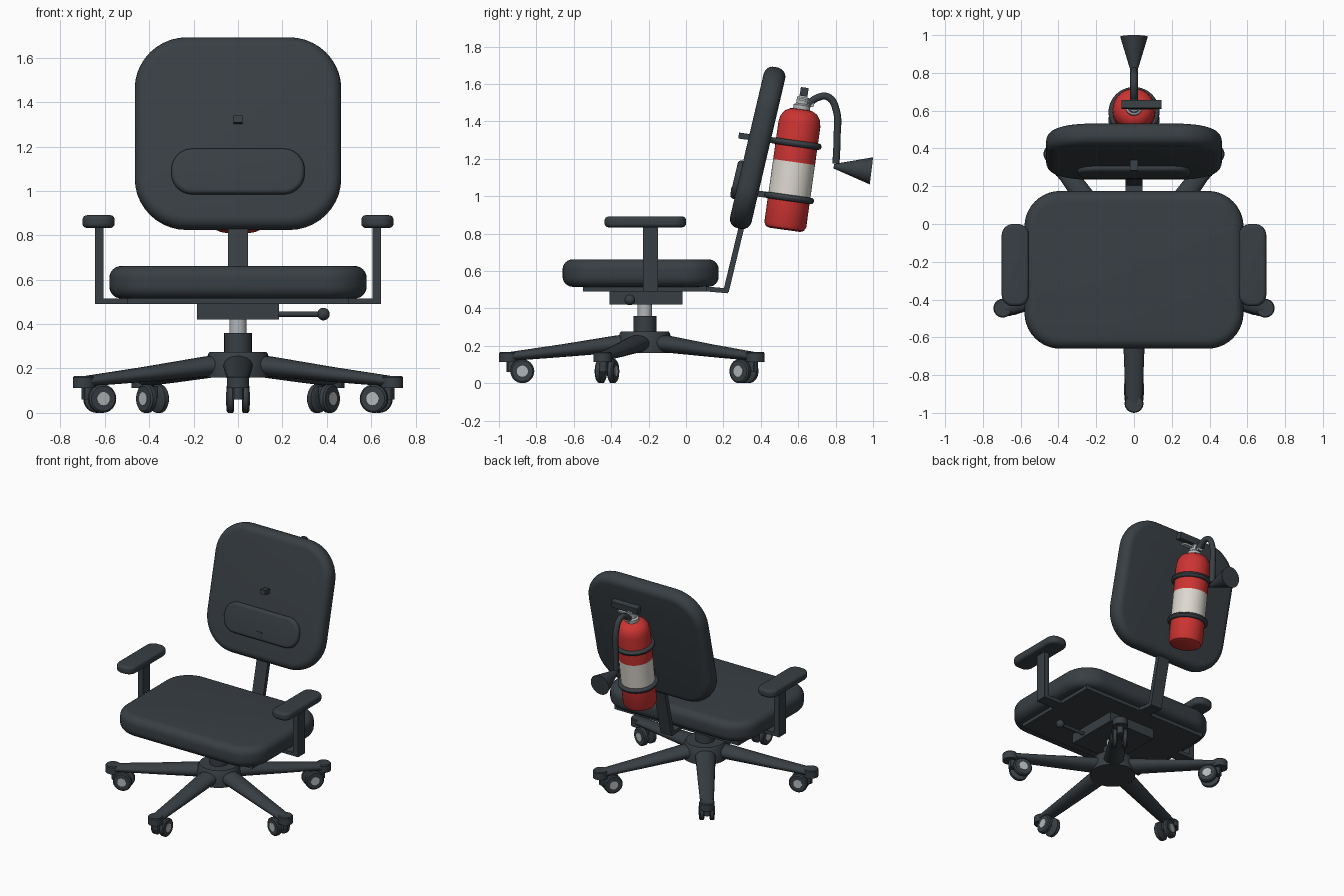
import bpy, bmesh, math
from mathutils import Matrix, Vector

if "Cube" in bpy.data.objects:
    bpy.data.objects.remove(bpy.data.objects["Cube"])


def material(name, rgb):
    m = bpy.data.materials.new(name)
    m.diffuse_color = (*rgb, 1)
    m.use_nodes = True
    m.node_tree.nodes["Principled BSDF"].inputs["Base Color"].default_value = m.diffuse_color
    return m


DARK = material("charcoal", (0.040, 0.049, 0.057))
METAL = material("light_grey_metal", (0.45, 0.47, 0.48))
RED = material("red_paint", (0.60, 0.034, 0.032))
LABEL = material("off_white_label", (0.72, 0.69, 0.63))


def place(x=0, y=0, z=0, tilt=0):
    return Matrix.Translation((x, y, z)) @ Matrix.Rotation(math.radians(tilt), 4, 'X')


def finish(name, bm, mats, frame=None, smooth=True):
    bmesh.ops.recalc_face_normals(bm, faces=bm.faces)
    me = bpy.data.meshes.new(name)
    bm.to_mesh(me)
    bm.free()
    for m in mats:
        me.materials.append(m)
    ob = bpy.data.objects.new(name, me)
    bpy.context.collection.objects.link(ob)
    if frame is not None:
        ob.matrix_world = frame
    if smooth:
        bpy.ops.object.select_all(action='DESELECT')
        ob.select_set(True)
        bpy.context.view_layer.objects.active = ob
        bpy.ops.object.shade_smooth_by_angle(angle=math.radians(35))
    return ob


def loft(name, rings, mats, frame=None, pick=None):
    """Skin closed rings of equal length and cap both ends."""
    bm = bmesh.new()
    vs = [[bm.verts.new(p) for p in r] for r in rings]
    n = len(rings[0])
    for k in range(len(vs) - 1):
        for i in range(n):
            f = bm.faces.new((vs[k][i], vs[k][(i + 1) % n], vs[k + 1][(i + 1) % n], vs[k + 1][i]))
            f.material_index = pick(k) if pick else 0
    bm.faces.new(vs[0][::-1])
    bm.faces.new(vs[-1])
    return finish(name, bm, mats, frame)


def box(name, lo, hi, frame=None, mat=DARK):
    bm = bmesh.new()
    bmesh.ops.create_cube(bm, size=1)
    for v in bm.verts:
        v.co = [(a + b) / 2 + c * (b - a) for a, b, c in zip(lo, hi, v.co)]
    return finish(name, bm, [mat], frame, False)


def lathe(name, profile, frame=None, mats=(DARK,), pick=None, n=32):
    """Turn (radius, z) points around local z."""
    rings = [[(r * math.cos(2 * math.pi * i / n), r * math.sin(2 * math.pi * i / n), z)
              for i in range(n)] for r, z in profile]
    return loft(name, rings, mats, frame, pick)


def slab(name, w, d, h, corner, edge, frame):
    """Cushion: rounded rectangle in local xy with rounded top and bottom rims."""
    rings, steps = [], 6
    arcs = [(edge * (1 - math.sin(a)), edge * (1 - math.cos(a)))
            for a in (math.pi / 2 * k / steps for k in range(steps + 1))]
    levels = [(ins, -h / 2 + up) for up, ins in [(e[0], e[1]) for e in arcs][::-1]]
    levels += [(ins, -z) for ins, z in levels[::-1]]
    for ins, z in levels:
        r = corner - ins
        ring = []
        for q, (sx, sy) in enumerate(((1, 1), (-1, 1), (-1, -1), (1, -1))):
            for k in range(11):
                a = math.pi / 2 * (q + k / 10)
                ring.append((sx * (w / 2 - corner) + r * math.cos(a),
                             sy * (d / 2 - corner) + r * math.sin(a), z))
        rings.append(ring)
    return loft(name, rings, [DARK], frame)


def tube(name, points, radius, cyclic=False):
    cu = bpy.data.curves.new(name, 'CURVE')
    cu.dimensions = '3D'
    cu.bevel_depth, cu.bevel_resolution, cu.resolution_u = radius, 3, 8
    cu.use_fill_caps = True
    sp = cu.splines.new('BEZIER')
    sp.bezier_points.add(len(points) - 1)
    for b, p in zip(sp.bezier_points, points):
        b.co = p
        b.handle_left_type = b.handle_right_type = 'AUTO'
    cu.materials.append(DARK)
    ob = bpy.data.objects.new(name, cu)
    bpy.context.collection.objects.link(ob)


# Star base: hub, column and gas lift
HUB_Y = -0.22
hub = place(0, HUB_Y)
lathe("base_hub", [(0.15, 0.16), (0.15, 0.19), (0.135, 0.265), (0.128, 0.275)], hub)
lathe("column_sleeve", [(0.062, 0.26), (0.062, 0.36)], hub)
lathe("gas_lift", [(0.039, 0.35), (0.039, 0.43)], hub, (METAL,))

# Five legs with twin-wheel casters
for i in range(5):
    f = hub @ Matrix.Rotation(math.radians(-90 + 72 * i), 4, 'Z')
    rings = []
    for x, z, w, h in ((0.06, 0.215, 0.068, 0.05), (0.16, 0.208, 0.066, 0.046),
                       (0.45, 0.173, 0.055, 0.034), (0.73, 0.142, 0.044, 0.024)):
        rings.append([(x, w * math.cos(t), z + h * math.sin(t))
                      for t in (2 * math.pi * k / 20 for k in range(20))])
    loft("base_leg", rings, [DARK], f)
    lathe("leg_end_cap", [(0.05, 0.112), (0.05, 0.16), (0.045, 0.166)],
          f @ place(0.73), n=24)
    lathe("caster_stem", [(0.025, 0.06), (0.025, 0.125)], f @ place(0.715), n=16)
    box("caster_fork", (0.64, -0.019, 0.065), (0.735, 0.019, 0.118), f)
    for s in (-1, 1):
        w = f @ Matrix.Translation((0.655, 0, 0.064)) @ Matrix.Rotation(-s * math.pi / 2, 4, 'X')
        lathe("caster_wheel", [(0.054, 0.017), (0.064, 0.023), (0.064, 0.044), (0.056, 0.051)], w)
        lathe("wheel_cap", [(0.03, 0.045), (0.03, 0.054)], w, (METAL,), n=20)

# Tilt mechanism and height lever
box("tilt_mechanism", (-0.185, -0.41, 0.42), (0.185, -0.02, 0.492))
sideways = place(0, -0.30, 0.445) @ Matrix.Rotation(math.pi / 2, 4, 'Y')
lathe("height_lever", [(0.012, 0.17), (0.012, 0.385)], sideways, n=12)
lathe("lever_knob", [(0.028 * math.sin(a) + 0.0005, 0.385 - 0.028 * math.cos(a))
                     for a in (math.pi * k / 10 for k in range(11))], sideways, n=20)

# Seat
box("seat_plate", (-0.50, -0.55, 0.49), (0.50, 0.11, 0.52))
slab("seat", 1.16, 0.835, 0.147, 0.19, 0.055, place(0, -0.2425, 0.5885))

# Armrests
box("arm_crossbar", (-0.645, -0.23, 0.49), (0.645, -0.15, 0.515))
for s in (-1, 1):
    x = 0.625 * s
    box("arm_post", (x - 0.02, -0.23, 0.495), (x + 0.02, -0.15, 0.85))
    slab("arm_pad", 0.145, 0.435, 0.057, 0.06, 0.02, place(s * 0.628, -0.2175, 0.862))

# Bent bar that carries the backrest
box("back_bar_foot", (-0.045, 0.05, -0.013), (0.045, 0.225, 0.013), place(0, 0, 0.513, -5))
box("back_bar", (-0.045, -0.015, 0), (0.045, 0.015, 0.42), place(0, 0.214, 0.49, -13.5))

# Backrest and lumbar pad, leaning back
back = place(0, 0.383, 1.258, 90 - 13.2)
slab("backrest", 0.93, 0.885, 0.118, 0.235, 0.05, back)
slab("lumbar_pad", 0.60, 0.21, 0.06, 0.095, 0.02, back @ place(0, -0.19, 0.055))

# Fire extinguisher: painted body with label band
ext = place(0, 0.527, 0.82, -8)
body = [(0.085, 0), (0.103, 0.008), (0.113, 0.028), (0.113, 0.188), (0.113, 0.366),
        (0.113, 0.57), (0.106, 0.605), (0.088, 0.632), (0.06, 0.648), (0.03, 0.652)]
lathe("extinguisher_body", body, ext, (RED, LABEL), lambda k: int(k == 3), 40)
lathe("extinguisher_neck", [(0.045, 0.64), (0.045, 0.672), (0.033, 0.68), (0.033, 0.715)],
      ext, (METAL,), n=20)
box("valve_block", (-0.022, -0.022, 0.70), (0.022, 0.022, 0.73), ext, METAL)
box("lower_lever", (-0.02, -0.018, 0.695), (0.10, 0.018, 0.708), ext, METAL)
box("squeeze_handle", (-0.065, -0.02, 0.722), (0.145, 0.022, 0.768), ext)
box("hose_outlet", (-0.016, 0, 0.672), (0.016, 0.062, 0.702), ext, METAL)

# Mounting straps and brackets through the backrest
for z in (0.172, 0.465):
    ring = [(0.118 + 0.017 * math.cos(a), z + 0.017 * math.sin(a))
            for a in (2 * math.pi * k / 12 for k in range(13))]
    lathe("mounting_strap", ring, ext, n=40)
    box("strap_bracket", (-0.02, -0.313, z - 0.016), (0.02, -0.10, z + 0.016), ext)

# Hose and discharge horn
tube("hose", [(0, 0.655, 1.49), (0, 0.70, 1.525), (0, 0.76, 1.53), (0, 0.803, 1.46),
              (0, 0.808, 1.32), (0, 0.802, 1.175)], 0.02)
horn = Matrix.Translation((0, 0.79, 1.16)) @ Matrix.Rotation(math.radians(-97), 4, 'X')
lathe("horn", [(0.012, 0), (0.073, 0.203)], horn)
